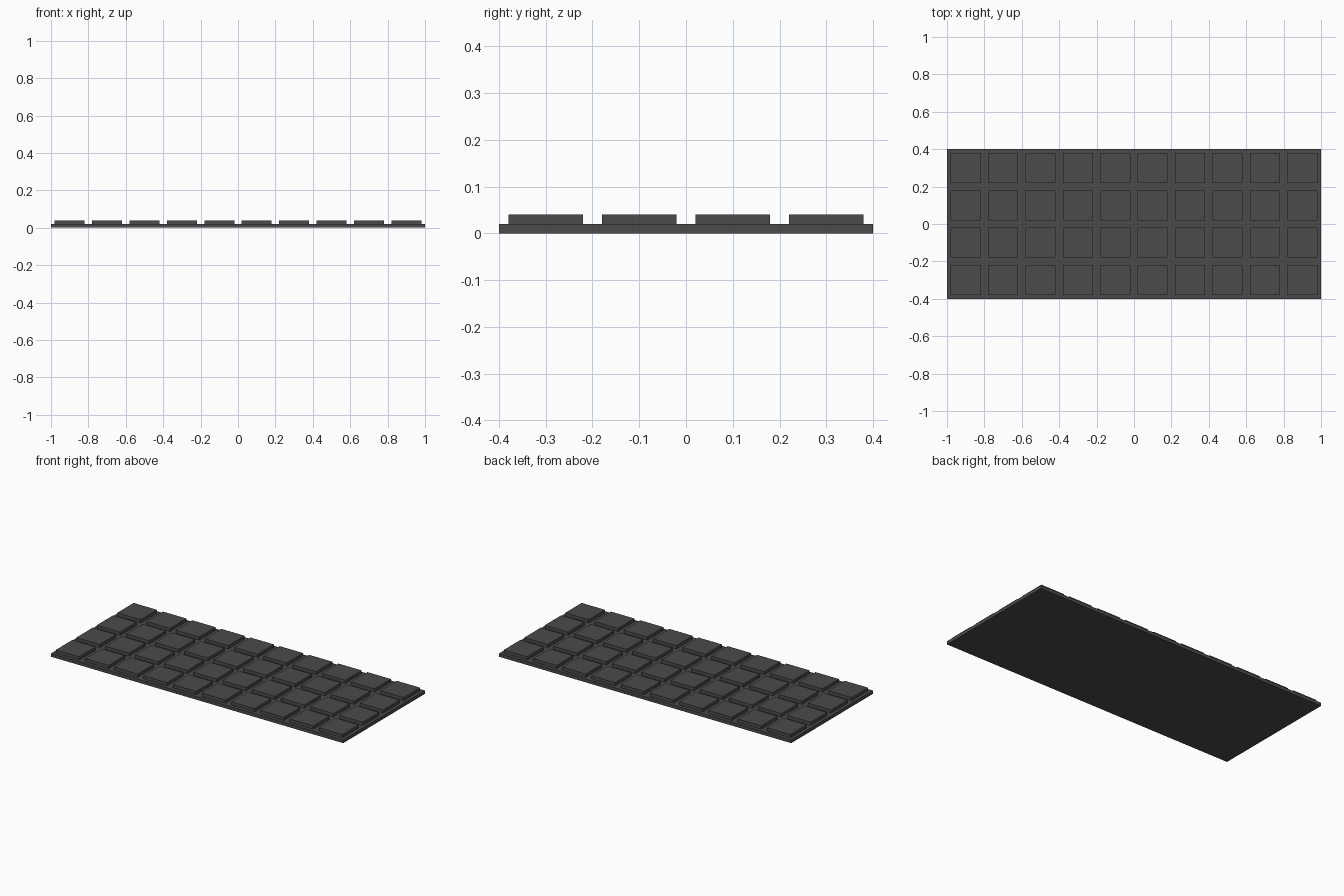
import bpy

if "Cube" in bpy.data.objects:
    bpy.data.objects.remove(bpy.data.objects["Cube"])


def flat_material(name, value):
    mat = bpy.data.materials.new(name)
    mat.diffuse_color = (value, value, value, 1)
    mat.use_nodes = True
    mat.node_tree.nodes["Principled BSDF"].inputs["Base Color"].default_value = mat.diffuse_color
    return mat


def box(name, centre, size, mat):
    bpy.ops.mesh.primitive_cube_add(size=1, location=centre)
    obj = bpy.context.object
    obj.name = name
    obj.scale = size
    bpy.ops.object.transform_apply(location=False, rotation=False, scale=True)
    obj.data.materials.append(mat)
    return obj


dark_grey = flat_material("dark grey", 0.07)

COLUMNS, ROWS, PITCH, KEY = 10, 4, 0.2, 0.16

# Thin base plate
box("base_plate", (0, 0, 0.01), (2.0, 0.8, 0.02), dark_grey)

# Grid of raised square keys resting on the plate
for row in range(ROWS):
    for col in range(COLUMNS):
        x = (col - (COLUMNS - 1) / 2) * PITCH
        y = (row - (ROWS - 1) / 2) * PITCH
        box(f"key_{row + 1}_{col + 1}", (x, y, 0.03), (KEY, KEY, 0.02), dark_grey)
